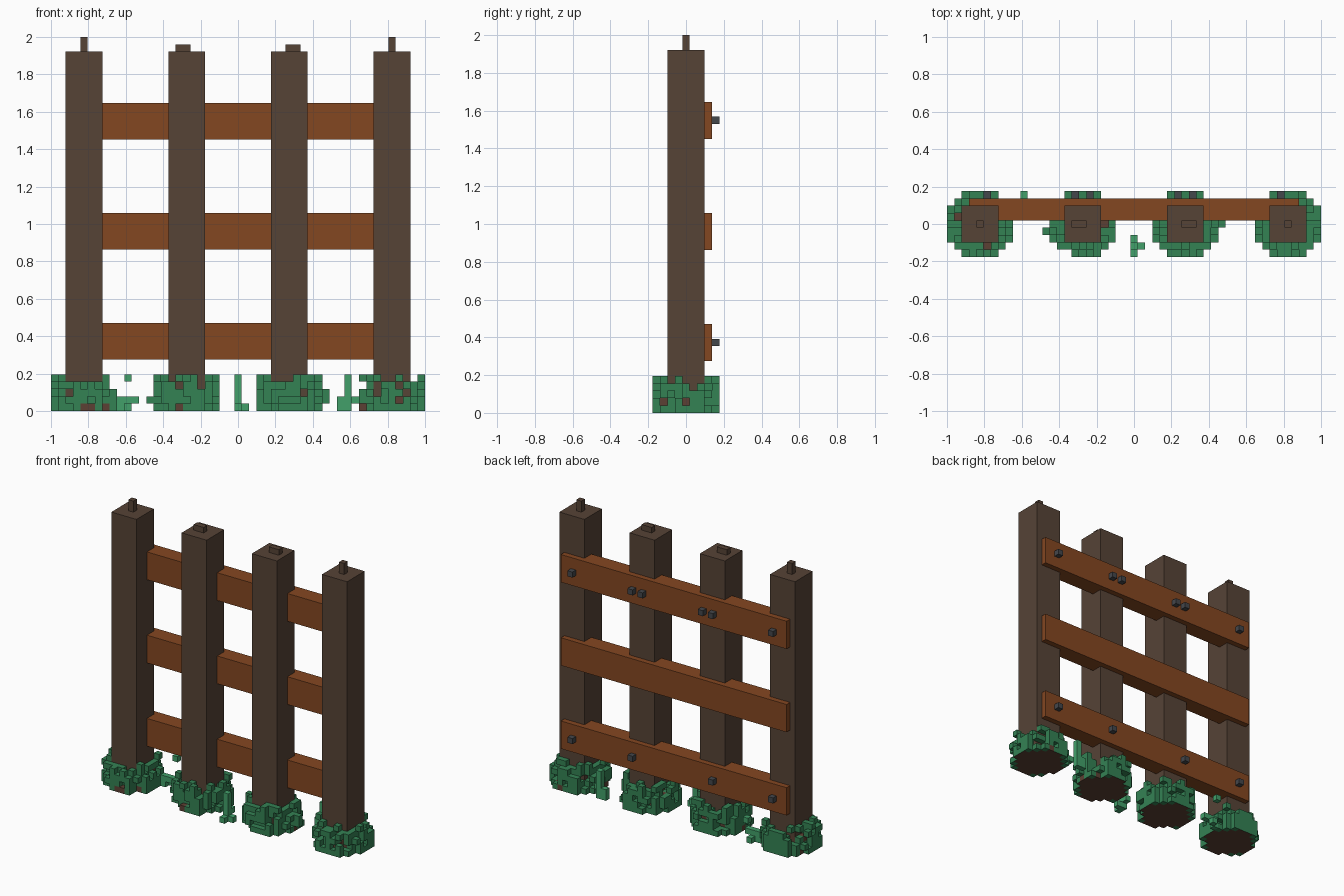
import bpy, bmesh, math, random
from mathutils import Vector

if "Cube" in bpy.data.objects:
    bpy.data.objects.remove(bpy.data.objects["Cube"], do_unlink=True)

random.seed(7)
U = 2 / 51  # one block


def material(name, rgb):
    linear = [((c / 255 + 0.055) / 1.055) ** 2.4 for c in rgb]
    m = bpy.data.materials.new(name)
    m.use_nodes = True
    m.diffuse_color = (*linear, 1)
    bsdf = m.node_tree.nodes["Principled BSDF"]
    bsdf.inputs["Base Color"].default_value = (*linear, 1)
    bsdf.inputs["Roughness"].default_value = 0.9
    return m


POST = material("dark post wood", (86, 67, 54))
RAIL = material("orange rail wood", (132, 71, 33))
NAIL = material("dark iron", (68, 71, 75))
SOIL = material("brown soil", (92, 64, 51))
LEAF = material("deep green leaves", (52, 130, 84))
GRASS = material("light green grass", (66, 160, 106))


def finish(name, bm, mats):
    mesh = bpy.data.meshes.new(name)
    bm.to_mesh(mesh)
    bm.free()
    for m in mats:
        mesh.materials.append(m)
    obj = bpy.data.objects.new(name, mesh)
    bpy.context.collection.objects.link(obj)
    return obj


def box(name, lo, hi, mat):
    """Box between two corners given in block units."""
    lo, hi = Vector(lo) * U, Vector(hi) * U
    bm = bmesh.new()
    bmesh.ops.create_cube(bm, size=1)
    bmesh.ops.scale(bm, vec=hi - lo, verts=bm.verts)
    bmesh.ops.translate(bm, vec=(lo + hi) / 2, verts=bm.verts)
    return finish(name, bm, [mat])


def blocks(name, cells, mats, under=None):
    """Outer skin of a set of blocks; cells maps (x, y, z) to a material index."""
    bm = bmesh.new()
    for cell, index in cells.items():
        for axis in range(3):
            for sign in (-1, 1):
                near = list(cell)
                near[axis] += sign
                if tuple(near) in cells:
                    continue
                centre = Vector((cell[0], cell[1], cell[2] + 0.5))
                n, a, b = Vector(), Vector(), Vector()
                n[axis], a[(axis + 1) % 3], b[(axis + 2) % 3] = sign / 2, sign / 2, 0.5
                corners = [centre + n + s * a + t * b
                           for s, t in ((-1, -1), (1, -1), (1, 1), (-1, 1))]
                face = bm.faces.new([bm.verts.new(c * U) for c in corners])
                face.material_index = index
                # the underside of the mound is bare soil
                if under and axis == 2 and sign < 0 and cell[2] == 0 and under(cell):
                    face.material_index = 0
    bmesh.ops.remove_doubles(bm, verts=bm.verts, dist=1e-5)
    return finish(name, bm, mats)


# Posts with a small peg on top
posts = {"right_outer": -21, "right_inner": -7, "left_inner": 7, "left_outer": 21}
for label, cx in posts.items():
    box(label + "_post", (cx - 2.5, -2.5, 0.5), (cx + 2.5, 2.5, 49), POST)
    if abs(cx) == 21:
        box(label + "_peg", (cx - 0.5, -0.5, 49), (cx + 0.5, 0.5, 51), POST)
    else:
        px = math.copysign(7.5, cx)
        box(label + "_peg", (px - 1, -0.5, 49), (px + 1, 0.5, 50), POST)

# Rails let into the back of the posts
for label, z in (("lower", 7), ("middle", 22), ("upper", 37)):
    box(label + "_rail", (-22.5, 0.5, z), (22.5, 3.5, z + 5), RAIL)

# Nail heads on the lower and upper rails
for label, z, xs in (("lower", 9, (8, 20)), ("upper", 39, (6, 8, 20))):
    for x in xs:
        for side, sx in (("left", x), ("right", -x)):
            box(f"{label}_{side}_nail_{x}", (sx - 0.5, 3.4, z), (sx + 0.5, 4.5, z + 1), NAIL)


# Ragged leafy mounds around the post feet
def mound(cx):
    cells = {}
    for dx in range(-4, 5):
        for dy in range(-4, 5):
            r = math.hypot(dx, dy)
            if r > 4.6:
                continue
            in_post = max(abs(dx), abs(dy)) <= 2
            for z in range(5):
                roll = random.random()
                key = (cx + dx, dy, z)
                if z == 0 and (r <= 4.2 or roll < 0.7):
                    cells[key] = 1 if roll < 0.8 and not in_post else 0
                elif 0 < z < 3:
                    if r <= 3.2:
                        cells[key] = 0 if in_post or roll > 0.85 else 1
                    elif roll < 0.62:
                        cells[key] = 1
                elif z == 3 and not in_post and roll < (0.7 if r < 4.2 else 0.25):
                    cells[key] = 1
                elif z == 4 and not in_post and r < 4.3 and roll < 0.25:
                    cells[key] = 1
    return cells


for label, cx in posts.items():
    cells = mound(cx)
    if label == "right_inner":
        cells[(-12, -1, 1)] = cells[(-11, -1, 1)] = 1
    if label == "left_inner":
        cells.update({(12, 0, 1): 1, (12, 0, 2): 1, (11, 0, 1): 1})
    blocks(label + "_mound", cells, [SOIL, LEAF],
           under=lambda c, cx=cx: math.hypot(c[0] - cx, c[1]) <= 4.2)

# Loose grass tufts between the posts
tufts = {
    "middle_tuft": [(0, -3, z) for z in range(5)] + [(0, -2, 1), (0, -4, 0), (1, -3, 0)],
    "left_tuft": [(15, 3, z) for z in range(5)] + [(14, 3, 0), (14, 3, 1), (16, 2, 1)],
    "right_tuft": [(-15, 4, 4), (-16, 2, 0), (-16, 2, 1), (-15, 2, 1), (-14, 2, 1), (-15, 3, 0)],
}
for name, cells in tufts.items():
    blocks(name, {c: 0 for c in cells}, [GRASS])
